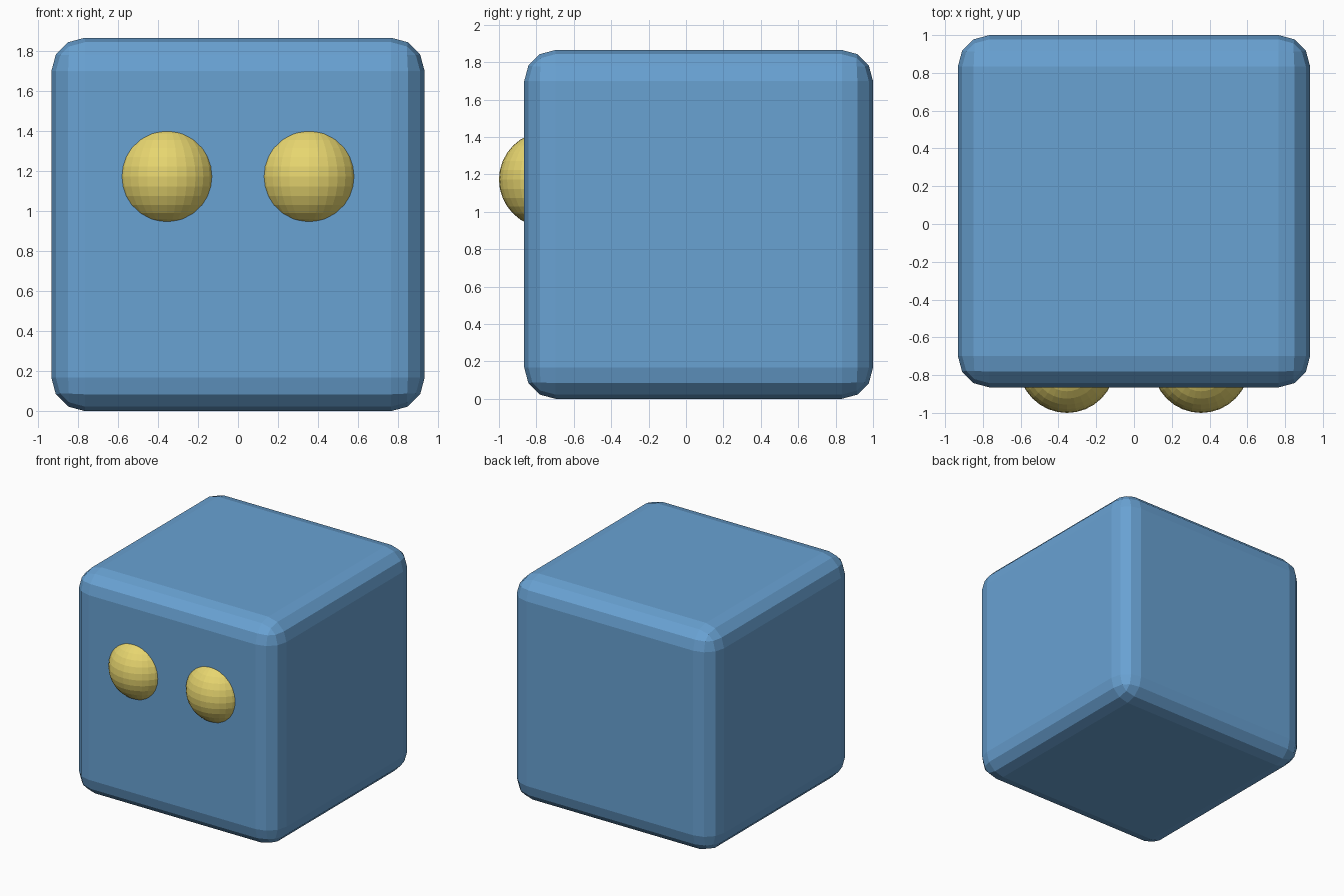
import bpy

if "Cube" in bpy.data.objects:
    bpy.data.objects.remove(bpy.data.objects["Cube"])


def paint(obj, name, rgb):
    mat = bpy.data.materials.get(name) or bpy.data.materials.new(name)
    mat.diffuse_color = (*rgb, 1)
    mat.use_nodes = True
    mat.node_tree.nodes["Principled BSDF"].inputs["Base Color"].default_value = mat.diffuse_color
    obj.data.materials.append(mat)


# Body: rounded cube, set back so the eyes reach y = -1
SIZE = 1.865
bpy.ops.mesh.primitive_cube_add(size=SIZE, location=(0, 1 - SIZE / 2, SIZE / 2))
body = bpy.context.object
body.name = "body"
bevel = body.modifiers.new("rounded_edges", 'BEVEL')
bevel.width = 0.167
bevel.segments = 3
paint(body, "blue", (0.14, 0.36, 0.65))

# Eyes: spheres partly sunk into the front face
R = 0.257
for side, name in ((-1, "left_eye"), (1, "right_eye")):
    bpy.ops.mesh.primitive_uv_sphere_add(
        segments=32, ring_count=16, radius=R,
        location=(side * 0.355, -1 + R, 1.172))
    eye = bpy.context.object
    eye.name = name
    paint(eye, "yellow", (0.80, 0.67, 0.16))
